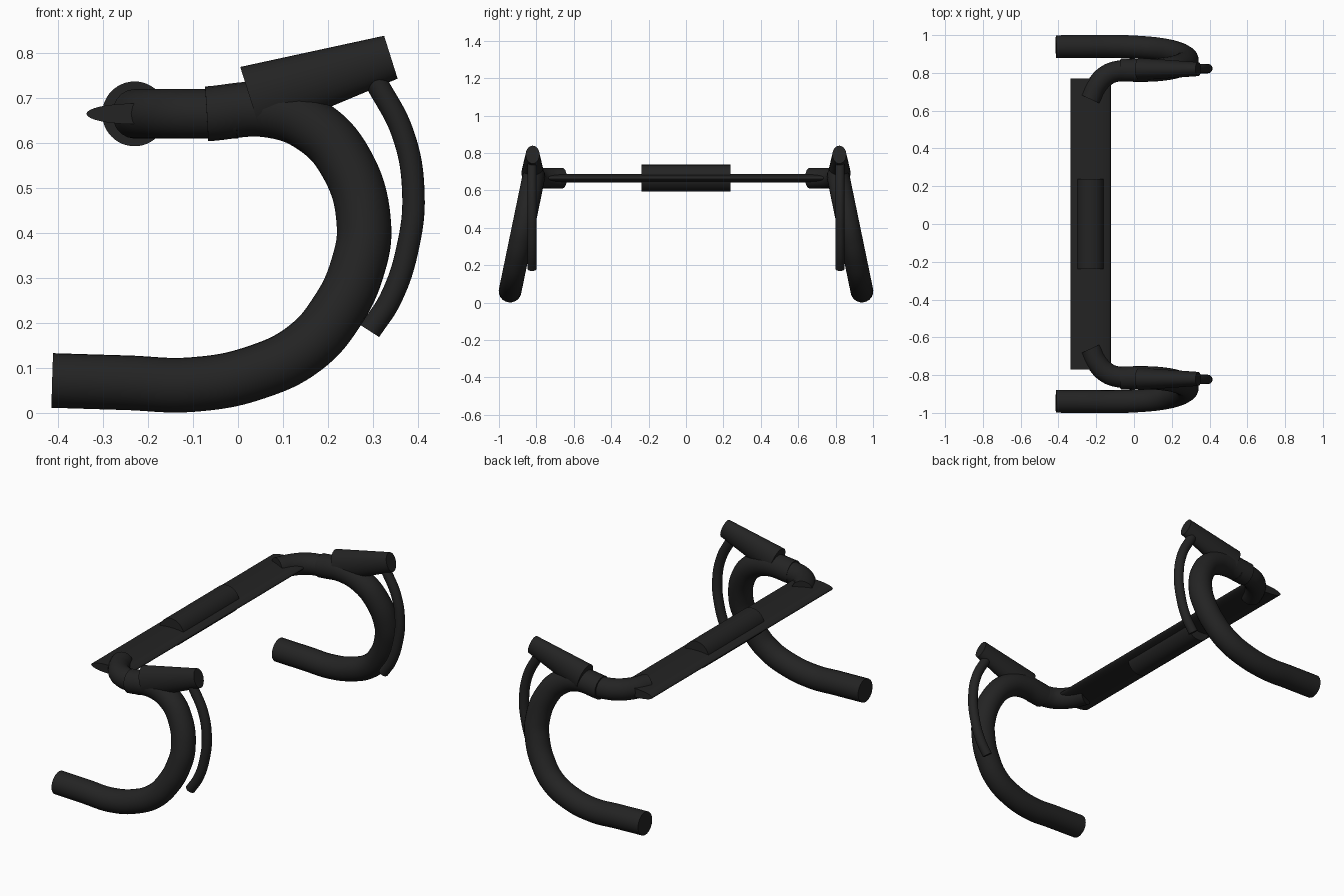
import bpy
import math
from mathutils import Vector

cube = bpy.data.objects.get("Cube")
if cube:
    bpy.data.objects.remove(cube, do_unlink=True)

# Single matt black for the whole bar
black = bpy.data.materials.new("matt_black")
black.use_nodes = True
black.diffuse_color = (0.017, 0.017, 0.017, 1)
black.node_tree.nodes["Principled BSDF"].inputs["Base Color"].default_value = black.diffuse_color


def finish(obj, name):
    obj.name = name
    obj.data.materials.clear()
    obj.data.materials.append(black)
    bpy.ops.object.select_all(action="DESELECT")
    obj.select_set(True)
    bpy.context.view_layer.objects.active = obj
    if obj.type == "CURVE":
        bpy.ops.object.convert(target="MESH")
    bpy.ops.object.shade_smooth_by_angle(angle=math.radians(40))


def tube(name, points, radius):
    """Capped round tube running smoothly through the points."""
    curve = bpy.data.curves.new(name, "CURVE")
    curve.dimensions = "3D"
    curve.bevel_depth = radius
    curve.bevel_resolution = 8
    curve.resolution_u = 10
    curve.use_fill_caps = True
    spline = curve.splines.new("BEZIER")
    spline.bezier_points.add(len(points) - 1)
    for knot, co in zip(spline.bezier_points, points):
        knot.co = co
        knot.handle_left_type = knot.handle_right_type = "AUTO"
    obj = bpy.data.objects.new(name, curve)
    bpy.context.collection.objects.link(obj)
    finish(obj, name)


def cross_cylinder(name, half_x, half_z, length):
    """Elliptical cylinder lying across the bar, along y."""
    bpy.ops.mesh.primitive_cylinder_add(vertices=48, radius=1, depth=length,
                                        location=(-0.23, 0, 0.665),
                                        rotation=(math.pi / 2, 0, 0))
    obj = bpy.context.object
    obj.scale = (half_x, half_z, 1)
    finish(obj, name)


# Flat wing top and the round stem clamp
cross_cylinder("wing_top", 0.107, 0.023, 1.54)
cross_cylinder("stem_clamp", 0.072, 0.072, 0.475)

# Centre lines: (x, y) for the bend, (x, z) for the drop and lever
bend = [(-0.23, 0.66), (-0.195, 0.735), (-0.14, 0.79), (-0.07, 0.812), (0.0, 0.817)]
drop = [(-0.07, 0.665), (0.07, 0.673), (0.165, 0.638), (0.238, 0.56), (0.28, 0.42),
        (0.265, 0.32), (0.22, 0.225), (0.15, 0.145), (0.04, 0.09), (-0.1, 0.063),
        (-0.25, 0.067), (-0.413, 0.072)]
lever = [(0.305, 0.74), (0.367, 0.62), (0.39, 0.49), (0.378, 0.37),
         (0.34, 0.255), (0.293, 0.182)]

for side, s in (("left", 1), ("right", -1)):
    tube(side + "_bend", [(x, s * y, 0.665) for x, y in bend], 0.055)
    # The drop flares outward as it descends
    tube(side + "_drop", [(x, s * (0.815 + 0.207 * (0.668 - z)), z) for x, z in drop], 0.061)
    tube(side + "_brake_lever", [(x, s * 0.823, z) for x, z in lever], 0.025)

    # Tapered oval hood, tipped upward at the front
    start, end = Vector((0.029, s * 0.82, 0.693)), Vector((0.34, s * 0.82, 0.791))
    axis = end - start
    bpy.ops.mesh.primitive_cone_add(vertices=32, radius1=0.08, radius2=0.05,
                                    depth=axis.length, location=(start + end) / 2,
                                    rotation=(0, math.atan2(axis.x, axis.z), 0))
    hood = bpy.context.object
    hood.scale = (1, 0.74, 1)
    finish(hood, side + "_hood")
